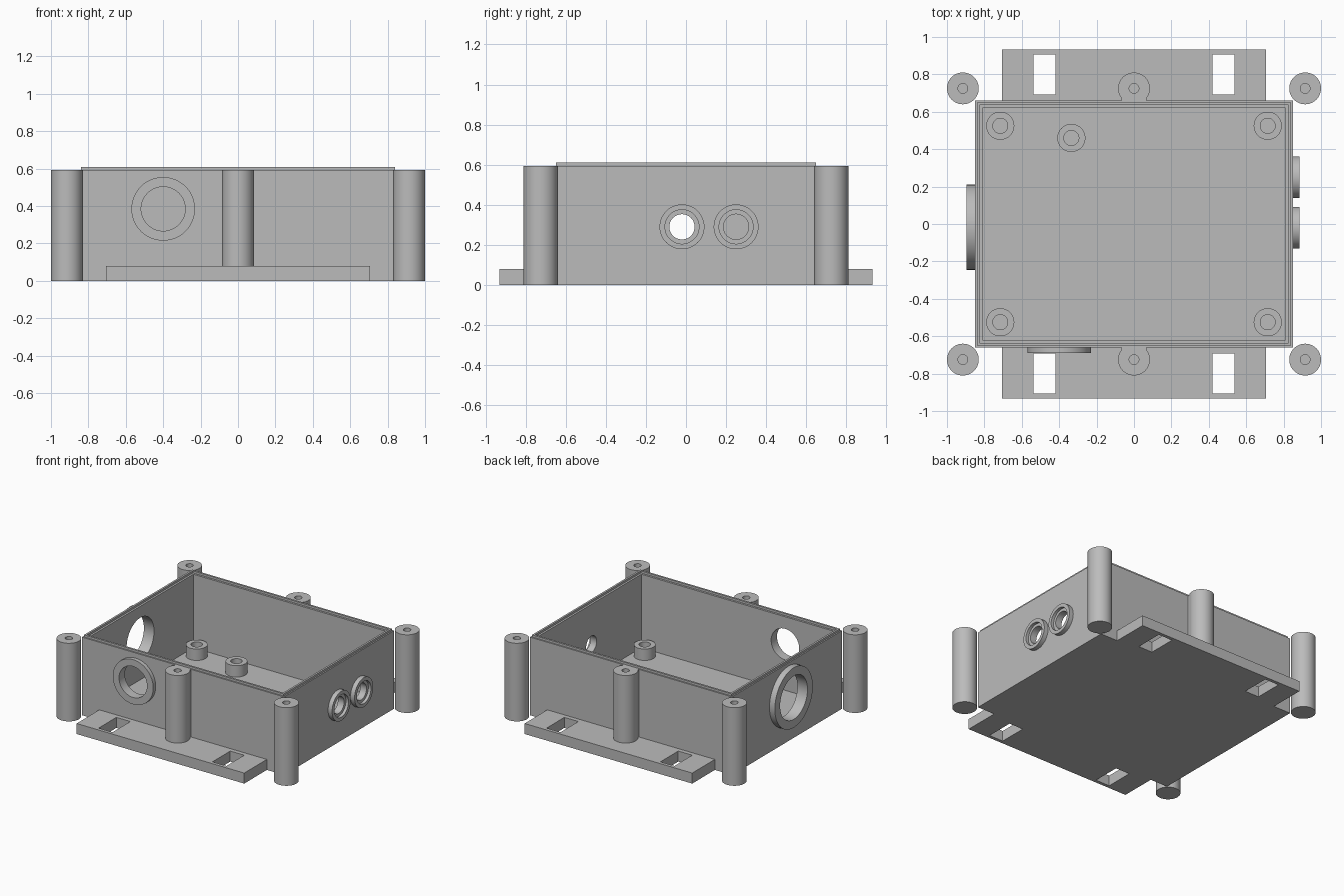
import bpy, bmesh, math
from mathutils import Matrix, Vector

if "Cube" in bpy.data.objects:
    bpy.data.objects.remove(bpy.data.objects["Cube"], do_unlink=True)

grey = bpy.data.materials.new("plain grey")
grey.use_nodes = True
COLOUR = (0.5, 0.5, 0.5, 1)
grey.diffuse_color = COLOUR
grey.node_tree.nodes["Principled BSDF"].inputs["Base Color"].default_value = COLOUR

WALL_X, WALL_Y, WALL_TOP = 0.85, 0.66, 0.594
THICK, FLOOR = 0.04, 0.035
SEGMENTS = 48
# Rotations that turn the z axis outward through each wall
OUT = {"left": Matrix.Rotation(math.pi / 2, 4, "Y"),
       "right": Matrix.Rotation(-math.pi / 2, 4, "Y"),
       "front": Matrix.Rotation(math.pi / 2, 4, "X")}


def make(name, bm):
    bmesh.ops.recalc_face_normals(bm, faces=bm.faces)
    mesh = bpy.data.meshes.new(name)
    bm.to_mesh(mesh)
    bm.free()
    mesh.materials.append(grey)
    ob = bpy.data.objects.new(name, mesh)
    bpy.context.collection.objects.link(ob)
    return ob


def activate(ob):
    bpy.ops.object.select_all(action="DESELECT")
    ob.select_set(True)
    bpy.context.view_layer.objects.active = ob


def box(name, low, high):
    bm = bmesh.new()
    bmesh.ops.create_cube(bm, size=1)
    low, high = Vector(low), Vector(high)
    bmesh.ops.scale(bm, vec=high - low, verts=bm.verts)
    bmesh.ops.translate(bm, vec=(low + high) / 2, verts=bm.verts)
    return make(name, bm)


def lathe(name, profile, place, turn=Matrix()):
    """Spin a closed profile of (radius, height) points round its axis."""
    bm = bmesh.new()
    verts = [bm.verts.new((r, 0, h)) for r, h in profile]
    edges = [bm.edges.new((verts[i - 1], verts[i])) for i in range(len(verts))
             if profile[i - 1][0] + profile[i][0] > 0]
    bmesh.ops.spin(bm, geom=verts + edges, axis=(0, 0, 1), cent=(0, 0, 0),
                   angle=math.tau, steps=SEGMENTS, use_merge=True)
    bmesh.ops.remove_doubles(bm, verts=bm.verts, dist=1e-5)
    bmesh.ops.transform(bm, matrix=Matrix.Translation(place) @ turn, verts=bm.verts)
    ob = make(name, bm)
    activate(ob)
    bpy.ops.object.shade_smooth_by_angle(angle=math.radians(30))
    return ob


def cut(ob, cutters):
    for cutter in cutters:
        cutter.hide_render = True
        mod = ob.modifiers.new("cut", "BOOLEAN")
        mod.operation, mod.solver, mod.object = "DIFFERENCE", "EXACT", cutter
        activate(ob)
        bpy.ops.object.modifier_apply(modifier=mod.name)
        bpy.data.objects.remove(cutter, do_unlink=True)


def post(name, x, y, bottom, top, radius, bore, bore_floor):
    lathe(name, [(0, bottom), (radius, bottom), (radius, top), (bore, top),
                 (bore, bore_floor), (0, bore_floor)], (x, y, 0))


# Open tray with cable holes through its walls
tray = box("tray", (-WALL_X, -WALL_Y, 0), (WALL_X, WALL_Y, WALL_TOP))
cutters = [box("cavity", (THICK - WALL_X, THICK - WALL_Y, FLOOR),
               (WALL_X - THICK, WALL_Y - THICK, 1))]

# side, hole centre on the wall, outer radius, hole radius, counterbore radius, rim depth
ports = [("front", (-0.4, -WALL_Y, 0.385), 0.17, 0.118, 0.118, 0.03),
         ("right", (-WALL_X, -0.017, 0.342), 0.228, 0.165, 0.165, 0.045),
         ("left", (WALL_X, -0.02, 0.29), 0.112, 0.063, 0.085, 0.034),
         ("left", (WALL_X, 0.25, 0.29), 0.112, 0.063, 0.085, 0.034)]
for side, place, outer, hole, wide, depth in ports:
    turn = OUT[side]
    cutters.append(lathe("port_hole", [(0, -0.1), (hole, -0.1), (hole, 0.1), (0, 0.1)],
                         place, turn))
    rim = [(hole, 0), (outer, 0), (outer, depth), (wide, depth)]
    if wide > hole:
        rim += [(wide, 0.012), (hole, 0.012)]
    lathe(side + "_port_rim", rim, place, turn)
cut(tray, cutters)
activate(tray)
bpy.ops.object.shade_smooth_by_angle(angle=math.radians(30))

# Thin raised lip on top of the walls
lip = box("sealing_lip", (-0.84, -0.65, WALL_TOP), (0.84, 0.65, 0.61))
cut(lip, [box("lip_opening", (-0.825, -0.635, 0.5), (0.825, 0.635, 0.7))])

for sy in (-1, 1):
    end = "front" if sy < 0 else "back"
    # Slotted mounting flange
    y0, y1 = sorted((sy * WALL_Y, sy * 0.932))
    flange = box(end + "_flange", (-0.705, y0, 0), (0.705, y1, 0.08))
    s0, s1 = sorted((sy * 0.693, sy * 0.907))
    cut(flange, [box("slot", (x - 0.059, s0, -0.1), (x + 0.059, s1, 0.2))
                 for x in (-0.479, 0.479)])
    # Screw posts outside the walls
    for x in (-0.915, 0, 0.915):
        post(end + "_screw_post", x, sy * 0.725, 0 if x else 0.08, WALL_TOP,
             0.085, 0.026, 0.3)
    # Short web joining the middle post to the wall
    w0, w1 = sorted((sy * WALL_Y, sy * 0.675))
    box(end + "_post_web", (-0.066, w0, 0.08), (0.066, w1, WALL_TOP))
    # Corner standoffs on the floor
    for x in (-0.715, 0.715):
        post(end + "_standoff", x, sy * 0.525, FLOOR, 0.122, 0.075, 0.04, FLOOR + 0.003)

# Extra standoff near the back wall
post("extra_standoff", -0.335, 0.46, FLOOR, 0.122, 0.075, 0.04, FLOOR + 0.003)
